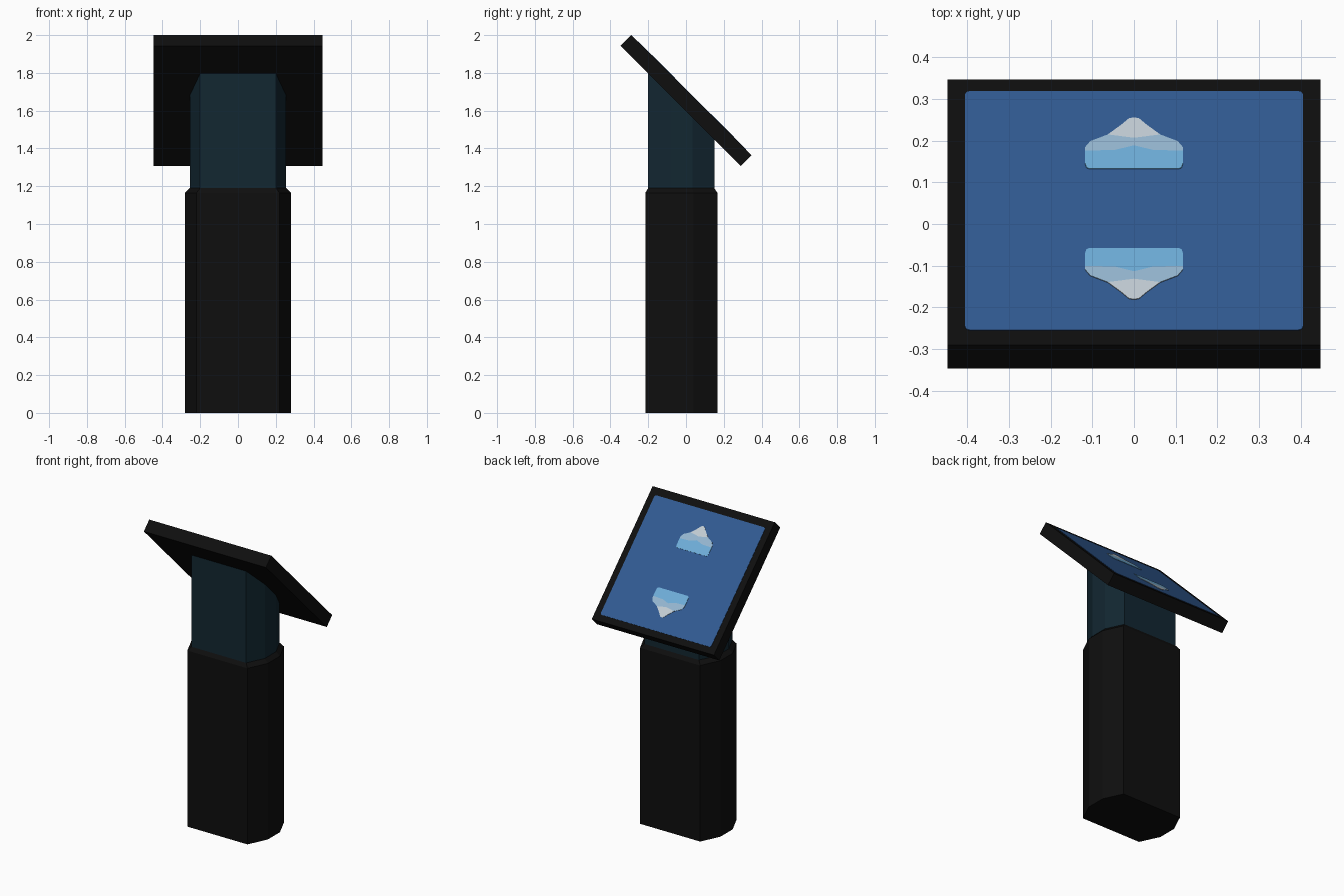
import bpy, bmesh, math
from mathutils import Matrix, Vector

if "Cube" in bpy.data.objects:
    bpy.data.objects.remove(bpy.data.objects["Cube"])


def material(name, rgb):
    m = bpy.data.materials.new(name)
    m.diffuse_color = (*rgb, 1)
    m.use_nodes = True
    m.node_tree.nodes["Principled BSDF"].inputs["Base Color"].default_value = m.diffuse_color
    return m


BLACK = material("black", (0.0045, 0.0045, 0.0045))
TEAL = material("dark teal", (0.006, 0.020, 0.031))
BLUE = material("screen blue", (0.030, 0.102, 0.285))
SKY = material("light blue", (0.155, 0.42, 0.69))
MIST = material("grey blue", (0.30, 0.47, 0.63))
WHITE = material("pale grey", (0.54, 0.61, 0.66))


def loft(name, rings, mat, matrix=Matrix()):
    """Closed solid through rings of equal point count."""
    bm = bmesh.new()
    vs = [[bm.verts.new(matrix @ Vector(p)) for p in ring] for ring in rings]
    n = len(vs[0])
    bm.faces.new(vs[0])
    bm.faces.new(vs[-1])
    for a, b in zip(vs, vs[1:]):
        for i in range(n):
            j = (i + 1) % n
            bm.faces.new((a[i], a[j], b[j], b[i]))
    bmesh.ops.recalc_face_normals(bm, faces=bm.faces)
    mesh = bpy.data.meshes.new(name)
    bm.to_mesh(mesh)
    bm.free()
    mesh.materials.append(mat)
    obj = bpy.data.objects.new(name, mesh)
    bpy.context.collection.objects.link(obj)
    return obj


def outline(corner_x, side_x, y0, y1):
    """Eight sided column section with bowed ends."""
    ys = [y0 + (y1 - y0) * k / 3 for k in range(4)]
    xs = [corner_x, side_x, side_x, corner_x]
    right = list(zip(xs, ys))
    return right + [(-x, y) for x, y in reversed(right)]


# Column: pedestal with chamfered top, and neck cut at the screen's slope
neck = outline(0.20, 0.255, -0.20, 0.15)
base = outline(0.22, 0.28, -0.215, 0.166)
loft("pedestal", [[(x, y, 0) for x, y in base],
                  [(x, y, 1.165) for x, y in base],
                  [(x, y, 1.19) for x, y in neck]], BLACK)
CENTRE_Z, T = 1.6535, 0.08
under = CENTRE_Z - T / 2 * math.sqrt(2)
loft("neck", [[(x, y, 1.185) for x, y in neck],
              [(x, y, under + 0.01 - y) for x, y in neck]], TEAL)

# Tilted display: local x across, local y down the slope, local z outward
tilt = Matrix.Translation((0, 0, CENTRE_Z)) @ Matrix.Rotation(-math.pi / 4, 4, 'X')


def plate(name, pts, z0, z1, mat):
    return loft(name, [[(x, y, z) for x, y in pts] for z in (z0, z1)], mat, tilt)


H, V = 0.447, 0.45
plate("display_frame", [(-H, -V), (H, -V), (H, V), (-H, V)], -T / 2, T / 2, BLACK)

# Screen with small rounded corners
R, S = 0.012, 0.405
screen = []
for k, (sx, sy) in enumerate([(1, 1), (-1, 1), (-1, -1), (1, -1)]):
    for i in range(4):
        a = math.pi / 2 * (k + i / 3)
        screen.append((sx * (S - R) + R * math.cos(a),
                       sy * (S - R) + R * math.sin(a) + 0.004))
plate("screen", screen, T / 2 - 0.004, T / 2 + 0.002, BLUE)


# Two mirrored peaked badges, each in three colour bands
def mirrored(half):
    """Right half, bottom to top, completed across x = 0."""
    return half + [(-x, d) for x, d in reversed(half) if x > 0]


BANDS = [
    ("lower", SKY, mirrored([(0.107, 0), (0.114, 0.003), (0.117, 0.012),
                             (0.117, 0.043), (0.045, 0.045), (0, 0.056)])),
    ("middle", MIST, mirrored([(0, 0.056), (0.045, 0.045), (0.117, 0.043),
                               (0.117, 0.052), (0.105, 0.066), (0.063, 0.082),
                               (0, 0.074)])),
    ("peak", WHITE, mirrored([(0, 0.074), (0.063, 0.082), (0.030, 0.106),
                              (0.012, 0.121), (0, 0.123)])),
]
for label, direction, start in (("back", 1, 0.130), ("front", -1, -0.060)):
    for band, mat, pts in BANDS:
        # Convert plan distances to distances along the 45 degree slope
        local = [(x, (start + direction * d - T / 2 / math.sqrt(2)) * math.sqrt(2))
                 for x, d in pts]
        plate(f"{label}_badge_{band}", local, T / 2, T / 2 + 0.004, mat)
